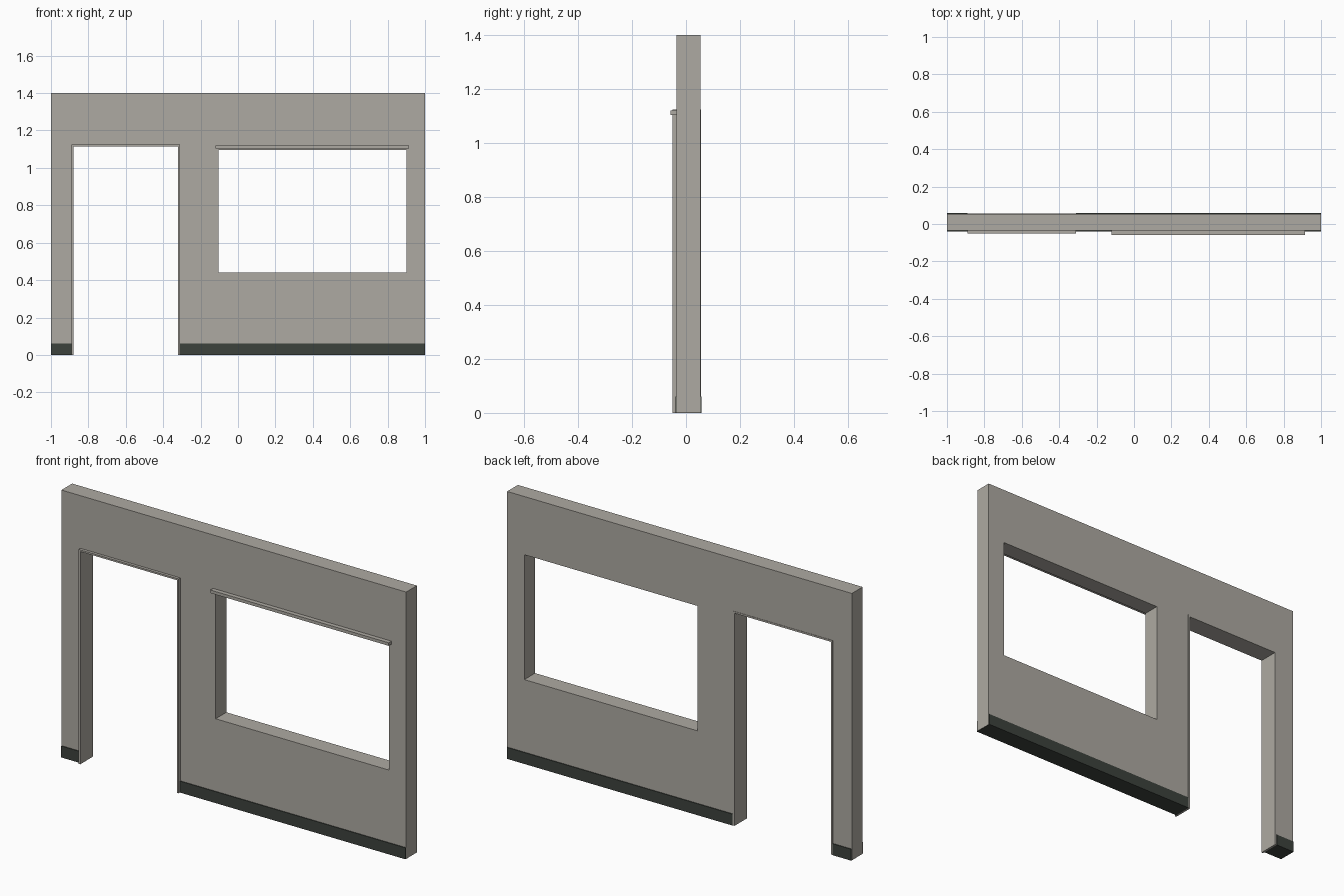
import bpy, bmesh

if "Cube" in bpy.data.objects:
    bpy.data.objects.remove(bpy.data.objects["Cube"])


def material(name, rgb):
    m = bpy.data.materials.new(name)
    m.diffuse_color = (*rgb, 1)
    m.use_nodes = True
    m.node_tree.nodes["Principled BSDF"].inputs["Base Color"].default_value = m.diffuse_color
    return m


wall_mat = material("warm grey plaster", (0.42, 0.40, 0.36))
base_mat = material("dark green grey", (0.046, 0.054, 0.046))


def box(name, x, y, z, mat):
    """Axis-aligned box from (min, max) pairs."""
    bm = bmesh.new()
    bmesh.ops.create_cube(bm, size=1)
    for v in bm.verts:
        v.co = [r[1] if c > 0 else r[0] for c, r in zip(v.co, (x, y, z))]
    me = bpy.data.meshes.new(name)
    bm.to_mesh(me)
    bm.free()
    me.materials.append(mat)
    ob = bpy.data.objects.new(name, me)
    bpy.context.collection.objects.link(ob)
    return ob


WALL_Y = (-0.035, 0.054)
FRAME_Y = (-0.050, 0.056)
BASE_Y = (-0.039, 0.058)
TOP, LOW = 1.40, 0.001

# Wall panels around the door and window openings
for name, x, z in (
    ("left_post", (-1.0, -0.89), (LOW, TOP)),
    ("door_header", (-0.89, -0.31), (1.122, TOP)),
    ("middle_pier", (-0.31, -0.105), (LOW, TOP)),
    ("window_header", (-0.105, 0.90), (1.095, TOP)),
    ("window_apron", (-0.105, 0.90), (LOW, 0.44)),
    ("right_post", (0.90, 1.0), (LOW, TOP)),
):
    box(name, x, WALL_Y, z, wall_mat)

# Thin door lining, slightly proud of the wall
box("door_jamb_left", (-0.89, -0.88), FRAME_Y, (0, 1.124), wall_mat)
box("door_jamb_right", (-0.32, -0.31), FRAME_Y, (0, 1.124), wall_mat)
box("door_frame_head", (-0.88, -0.32), FRAME_Y, (1.115, 1.124), wall_mat)

# Rail above the window
box("window_rail", (-0.12, 0.915), (-0.058, -0.035), (1.104, 1.12), wall_mat)

# Baseboards, wrapping front, back and underside
box("baseboard_left", (-0.999, -0.89), BASE_Y, (0, 0.06), base_mat)
box("baseboard_right", (-0.31, 0.999), BASE_Y, (0, 0.06), base_mat)
